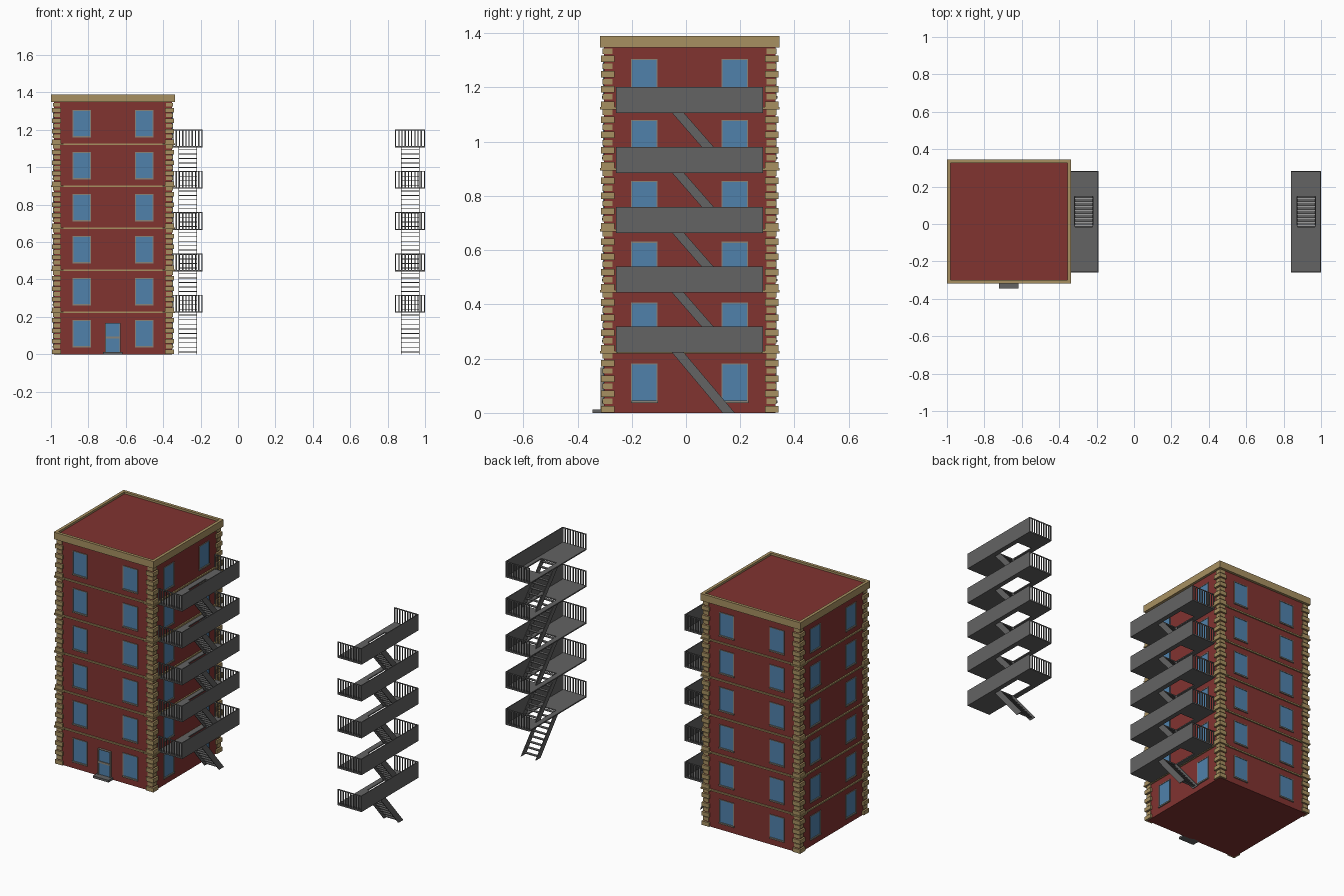
import bpy, bmesh, math
from mathutils import Matrix, Vector

if "Cube" in bpy.data.objects:
    bpy.data.objects.remove(bpy.data.objects["Cube"])

CX, CY = -0.6685, 0.0135      # building centre
H, FLOOR = 0.316, 0.2246      # wall half width, storey height


def material(name, col):
    m = bpy.data.materials.new(name)
    m.diffuse_color = (*col, 1)
    m.use_nodes = True
    m.node_tree.nodes["Principled BSDF"].inputs["Base Color"].default_value = m.diffuse_color
    return m


BRICK = material("brick", (0.22, 0.033, 0.03))
STONE = material("stone", (0.39, 0.28, 0.12))
GLASS = material("glass", (0.08, 0.22, 0.41))
FRAME = material("frame", (0.25, 0.23, 0.19))
METAL = material("metal", (0.125, 0.125, 0.125))


def box(bm, x0, x1, y0, y1, z0, z1, mat=Matrix()):
    m = mat @ Matrix.Translation(((x0 + x1) / 2, (y0 + y1) / 2, (z0 + z1) / 2)) \
        @ Matrix.Diagonal((x1 - x0, y1 - y0, z1 - z0, 1))
    bmesh.ops.create_cube(bm, size=1, matrix=m)


def prism(bm, profile, x0, x1):
    """Extrude a y-z outline along x."""
    f = bm.faces.new([bm.verts.new((x0, y, z)) for y, z in profile])
    ext = bmesh.ops.extrude_face_region(bm, geom=[f])
    vs = [g for g in ext["geom"] if isinstance(g, bmesh.types.BMVert)]
    bmesh.ops.translate(bm, verts=vs, vec=Vector((x1 - x0, 0, 0)))


def finish(bm, name, mat):
    bmesh.ops.recalc_face_normals(bm, faces=bm.faces)
    me = bpy.data.meshes.new(name)
    bm.to_mesh(me)
    bm.free()
    me.materials.append(mat)
    ob = bpy.data.objects.new(name, me)
    bpy.context.collection.objects.link(ob)
    return ob


centre = Matrix.Translation((CX, CY, 0))
sides = [centre @ Matrix.Rotation(k * math.pi / 2, 4, 'Z') for k in range(4)]

# brick walls and roof
bm = bmesh.new()
box(bm, -H, H, -H, H, 0, 1.378, centre)
finish(bm, "brick_walls", BRICK)

# cornice ring
bm = bmesh.new()
for s in sides:
    box(bm, -0.3315, 0.3215, -0.3315, -0.3215 + 0.008, 1.348, 1.39, s)
finish(bm, "cornice", STONE)

# floor bands with wider corner caps
bm = bmesh.new()
for k in range(1, 6):
    z = k * FLOOR
    for s in sides:
        box(bm, -0.27, 0.27, -0.324, -H + 0.005, z - 0.005, z + 0.004, s)
        box(bm, -0.3315, -0.265, -0.3315, -0.265, z - 0.005, z + 0.004, s)
finish(bm, "floor_bands", STONE)

# corner quoins, alternating large and small blocks
bm = bmesh.new()
rows = 48
pitch = 6 * FLOOR / rows
for i in range(rows):
    out, inn, gap = (0.327, 0.277, 0.002) if i % 2 == 0 else (0.321, 0.284, 0.004)
    for s in sides:
        box(bm, -out, -inn, -out, -inn, i * pitch + gap, (i + 1) * pitch - gap, s)
finish(bm, "corner_quoins", STONE)

# windows: glass, frame and sill on every side
glass, frame, sill = bmesh.new(), bmesh.new(), bmesh.new()
for k in range(6):
    z0 = k * FLOOR + 0.04
    z1 = z0 + 0.142
    for s in sides:
        for c in (-0.167, 0.167):
            a, b = c - 0.049, c + 0.049
            box(glass, a, b, -H - 0.001, -H + 0.01, z0, z1, s)
            f = (-H - 0.004, -H + 0.01)
            box(frame, a, a + 0.004, *f, z0, z1, s)
            box(frame, b - 0.004, b, *f, z0, z1, s)
            box(frame, a, b, *f, z1 - 0.004, z1, s)
            box(sill, a - 0.001, b + 0.001, -H - 0.007, -H + 0.01, z0 - 0.003, z0 + 0.005, s)
finish(glass, "window_glass", GLASS)
finish(frame, "window_frames", FRAME)
finish(sill, "window_sills", FRAME)

# front door with frame, middle rail and step
fy = CY - H
bm = bmesh.new()
box(bm, -0.708, -0.632, fy - 0.006, fy + 0.01, 0.012, 0.165)
finish(bm, "door", GLASS)
bm = bmesh.new()
for x in (-0.71, -0.633):
    box(bm, x, x + 0.004, -0.316, fy + 0.01, 0.012, 0.168)
box(bm, -0.71, -0.629, -0.316, fy + 0.01, 0.164, 0.168)
box(bm, -0.71, -0.629, -0.313, fy + 0.01, 0.083, 0.094)
finish(bm, "door_frame", FRAME)
bm = bmesh.new()
box(bm, -0.722, -0.618, -0.345, fy + 0.01, 0, 0.013)
finish(bm, "door_step", METAL)

# fire escape: five platforms with railings, one stair flight below each
X0, X1, Y0, Y1 = -0.35, -0.19, -0.258, 0.284
SX0, SX1, HY0, HY1 = -0.319, -0.219, -0.016, 0.146
RISE, STEPS = 0.221, 9
decks, panels, rails, stringers, treads = (bmesh.new() for _ in range(5))
for k in range(1, 6):
    z = k * RISE + 0.001
    # floor around the stair opening
    zz = (z, z + 0.007)
    box(decks, X0, X1, Y0, HY0, *zz)
    box(decks, X0, X1, HY1, Y1, *zz)
    box(decks, X0, SX0, HY0, HY1, *zz)
    box(decks, SX1, X1, HY0, HY1, *zz)
    # solid outer guard
    box(panels, X1 - 0.005, X1, Y0, Y1, z, z + 0.096)
    # barred ends
    for y in (Y0, Y1 - 0.005):
        box(rails, X0, X1, y, y + 0.005, z + 0.091, z + 0.096)
        for i in range(10):
            x = X0 + i * (X1 - X0 - 0.006) / 9
            box(rails, x, x + 0.006, y, y + 0.005, z, z + 0.094)
    # stair flight
    b = (k - 1) * RISE + (0.008 if k > 1 else 0)
    outline = [(0.135, b), (0.18, b), (-0.009, z + 0.002), (-0.053, z + 0.002)]
    for x in (SX0, SX1 - 0.004):
        prism(stringers, outline, x, x + 0.004)
    for i in range(STEPS):
        t = (i + 0.5) / STEPS
        y = 0.1575 - t * 0.189
        tz = b + t * (z - b)
        box(treads, SX0 + 0.002, SX1 - 0.002, y - 0.009, y + 0.009, tz - 0.002, tz + 0.002)

parts = [finish(*a, METAL) for a in (
    (decks, "escape_platforms"), (panels, "escape_guards"), (rails, "escape_railings"),
    (stringers, "stair_stringers"), (treads, "stair_treads"))]

# free-standing copy of the fire escape
for ob in parts:
    c = bpy.data.objects.new("detached_" + ob.name, ob.data)
    c.location.x = 1.19
    bpy.context.collection.objects.link(c)
